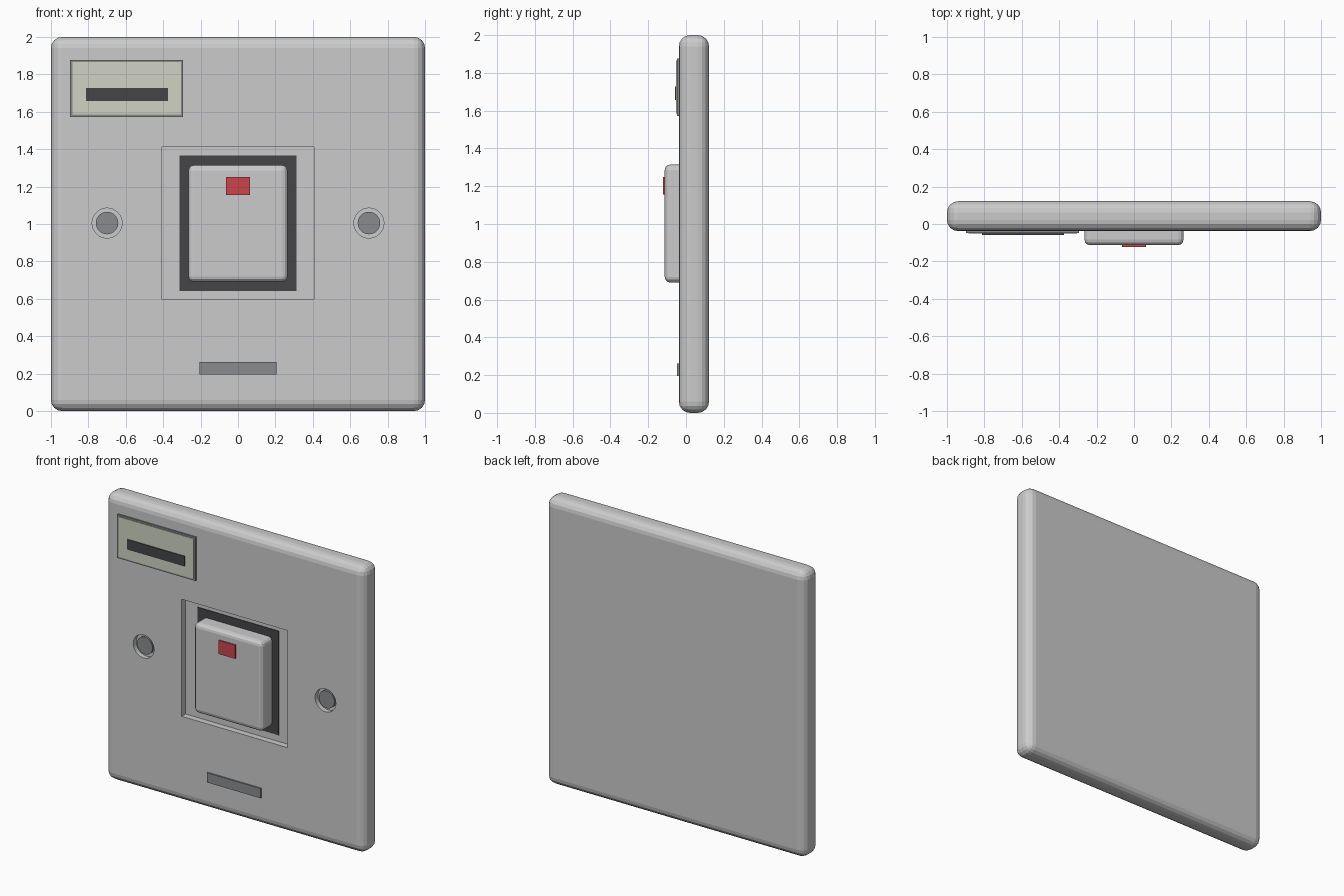
import bpy
import math

if "Cube" in bpy.data.objects:
    bpy.data.objects.remove(bpy.data.objects["Cube"])


def material(name, rgb):
    m = bpy.data.materials.new(name)
    m.diffuse_color = (*rgb, 1)
    m.use_nodes = True
    m.node_tree.nodes["Principled BSDF"].inputs["Base Color"].default_value = m.diffuse_color
    return m


DARK = material("dark_grey", (0.06, 0.06, 0.065))
MID = material("mid_grey", (0.25, 0.26, 0.27))
CREAM = material("cream", (0.62, 0.65, 0.54))
RED = material("red", (0.6, 0.06, 0.07))


def box(name, x, y, z, mat=None, bevel=0, segments=3):
    """Box from (min, max) ranges, with optional rounded edges."""
    bpy.ops.mesh.primitive_cube_add(size=1, location=[sum(r) / 2 for r in (x, y, z)])
    o = bpy.context.object
    o.name = name
    o.scale = [r[1] - r[0] for r in (x, y, z)]
    bpy.ops.object.transform_apply(location=False, rotation=False, scale=True)
    if mat:
        o.data.materials.append(mat)
    if bevel:
        b = o.modifiers.new("bevel", 'BEVEL')
        b.width, b.segments = bevel, segments
        bpy.ops.object.modifier_apply(modifier="bevel")
    return o


def disc(name, x, z, radius, y, mat=None):
    """Cylinder along y between the y range."""
    bpy.ops.mesh.primitive_cylinder_add(vertices=32, radius=radius, depth=y[1] - y[0],
                                        location=(x, sum(y) / 2, z),
                                        rotation=(math.pi / 2, 0, 0))
    o = bpy.context.object
    o.name = name
    if mat:
        o.data.materials.append(mat)
    bpy.ops.object.shade_smooth_by_angle(angle=math.radians(30))
    return o


def cut(target, cutter):
    m = target.modifiers.new("cut", 'BOOLEAN')
    m.operation, m.solver, m.object = 'DIFFERENCE', 'EXACT', cutter
    bpy.context.view_layer.objects.active = target
    bpy.ops.object.modifier_apply(modifier="cut")
    bpy.data.objects.remove(cutter)


# Wall plate with a rocker recess and two screw holes
plate = box("wall_plate", (-1, 1), (-0.038, 0.122), (0, 2), bevel=0.06, segments=4)
cut(plate, box("recess_cutter", (-0.407, 0.407), (-0.2, 0.005), (0.597, 1.412)))
for side, x in (("left", -0.7), ("right", 0.7)):
    cut(plate, disc("hole_cutter", x, 1.005, 0.08, (-0.2, -0.005)))
    disc("screw_" + side, x, 1.005, 0.06, (-0.025, 0.01), MID)

# Rocker switch with dark surround and indicator window
box("rocker_surround", (-0.313, 0.313), (0.0, 0.02), (0.643, 1.367), DARK)
box("rocker", (-0.265, 0.265), (-0.113, 0.02), (0.69, 1.315), bevel=0.03)
box("indicator_window", (-0.063, 0.063), (-0.122, -0.1), (1.155, 1.25), RED)

# Label panel with border and dark stripe
box("label_border", (-0.897, -0.293), (-0.048, -0.02), (1.573, 1.877), MID)
box("label_panel", (-0.885, -0.305), (-0.052, -0.03), (1.585, 1.865), CREAM)
box("label_stripe", (-0.813, -0.373), (-0.058, -0.04), (1.657, 1.727), DARK)

# Small bar near the bottom edge
box("bottom_bar", (-0.207, 0.207), (-0.048, -0.02), (0.195, 0.262), MID)
